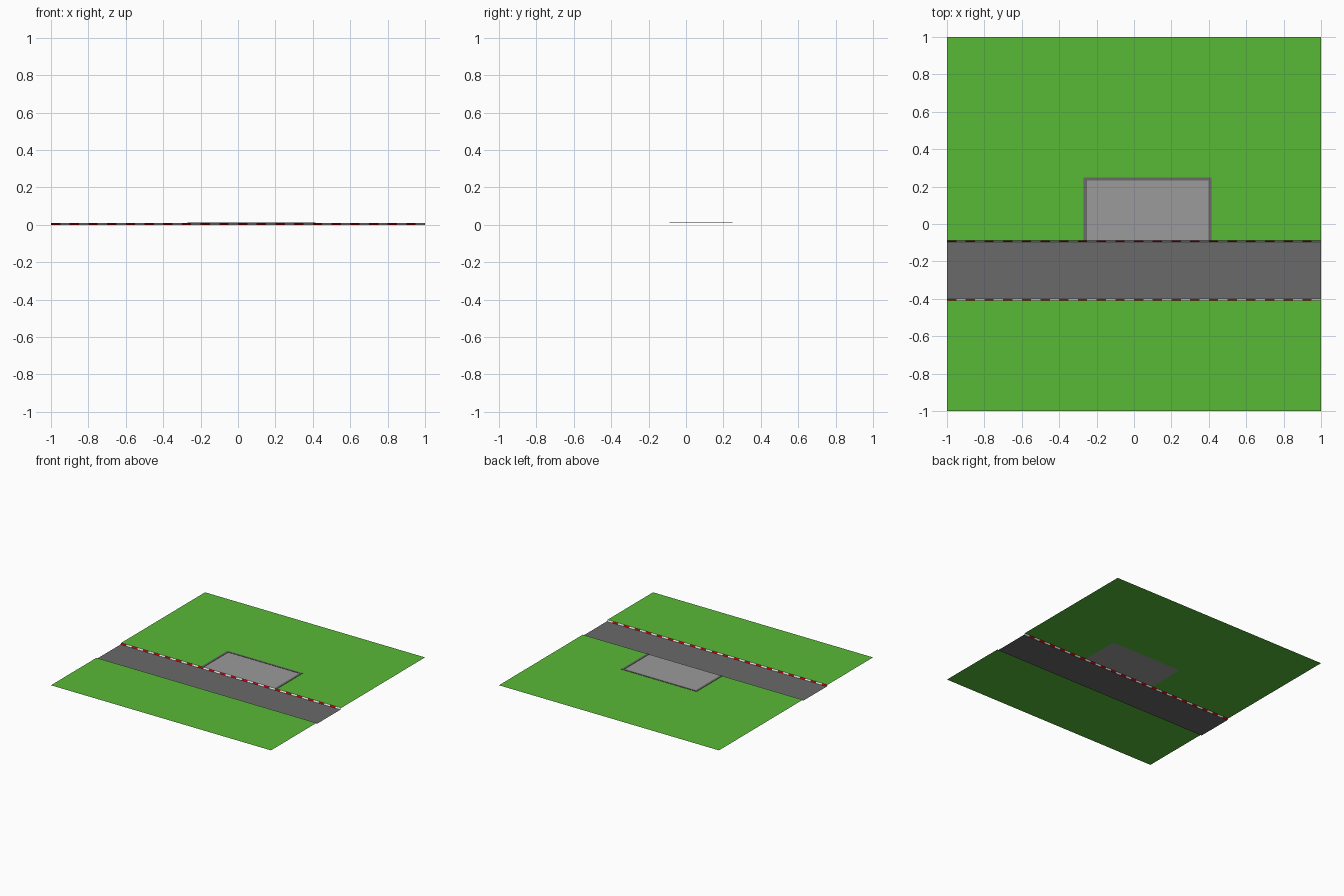
import bpy

if "Cube" in bpy.data.objects:
    bpy.data.objects.remove(bpy.data.objects["Cube"])

GRASS_Z, ROAD_Z, BORDER_Z = 0.010, 0.0, 0.0125
ROAD_Y = (-0.40, -0.097)          # edges of the sunken road
KERB_W = 0.009                    # width of each sloping kerb
OUT = (-0.27, 0.415, 0.248)       # border outside: left, right, back
INN = (-0.252, 0.397, 0.232)      # border inside


def material(name, rgb):
    m = bpy.data.materials.new(name)
    m.diffuse_color = (*rgb, 1)
    m.use_nodes = True
    m.node_tree.nodes["Principled BSDF"].inputs["Base Color"].default_value = m.diffuse_color
    return m


green = material("grass_green", (0.098, 0.491, 0.038))
dark = material("asphalt_grey", (0.142, 0.142, 0.142))
light = material("paving_grey", (0.328, 0.328, 0.328))
red = material("kerb_red", (0.62, 0.0, 0.005))
white = material("kerb_white", (0.80, 0.80, 0.80))


def build(name, quads, mats):
    verts = [v for q in quads for v in q]
    faces = [tuple(range(i * 4, i * 4 + 4)) for i in range(len(quads))]
    me = bpy.data.meshes.new(name)
    me.from_pydata(verts, [], faces)
    for m in mats:
        me.materials.append(m)
    ob = bpy.data.objects.new(name, me)
    bpy.context.collection.objects.link(ob)
    return ob


def strip(x0, x1, y0, y1, z0, z1=None):
    """Upward facing rectangle, z may change from y0 to y1."""
    z1 = z0 if z1 is None else z1
    return [(x0, y0, z0), (x1, y0, z0), (x1, y1, z1), (x0, y1, z1)]


front, back = ROAD_Y[0] - KERB_W, ROAD_Y[1] + KERB_W

# Grass on both sides of the road, with an opening for the paved bay
build("grass", [
    strip(-1, 1, -1, front, GRASS_Z),
    strip(-1, INN[0], back, INN[2], GRASS_Z),
    strip(INN[1], 1, back, INN[2], GRASS_Z),
    strip(-1, 1, INN[2], 1, GRASS_Z),
], [green])

# Road and paved bay
build("road", [strip(-1, 1, *ROAD_Y, ROAD_Z)], [dark])
build("paved_bay", [strip(INN[0], INN[1], back, INN[2], GRASS_Z)], [light])

# Raised border on three sides of the bay
tops = [strip(OUT[0], INN[0], back, INN[2], BORDER_Z),
        strip(INN[1], OUT[1], back, INN[2], BORDER_Z),
        strip(OUT[0], OUT[1], INN[2], OUT[2], BORDER_Z)]
outer = [(OUT[0], back), (OUT[0], OUT[2]), (OUT[1], OUT[2]), (OUT[1], back)]
inner = [(INN[1], back), (INN[1], INN[2]), (INN[0], INN[2]), (INN[0], back)]
loop = outer + inner
walls = []
for a, b in zip(loop, loop[1:] + loop[:1]):
    if a[1] == b[1] == back:
        continue
    walls.append([(*b, GRASS_Z), (*a, GRASS_Z), (*a, BORDER_Z), (*b, BORDER_Z)])
build("bay_border", tops + walls, [dark])

# Sloping kerbs with alternating red and white blocks
N = 40
for name, y0, y1, z0, z1 in (("front_kerb", front, ROAD_Y[0], GRASS_Z, ROAD_Z),
                             ("back_kerb", ROAD_Y[1], back, ROAD_Z, GRASS_Z)):
    kerb = build(name, [strip(-1 + 2 * i / N, -1 + 2 * (i + 1) / N, y0, y1, z0, z1)
                        for i in range(N)], [red, white])
    for p in kerb.data.polygons:
        p.material_index = p.index % 2
